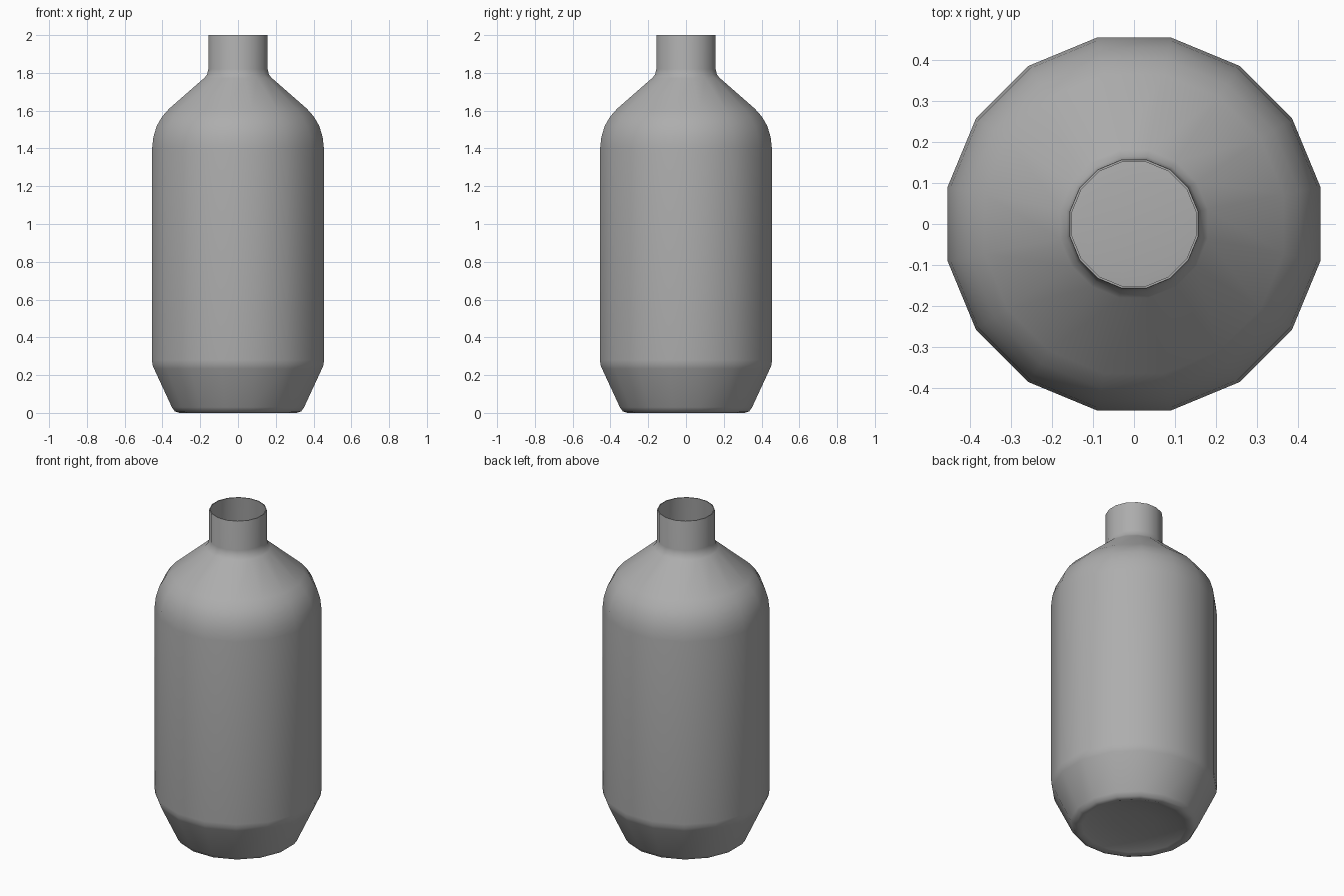
import bpy, bmesh, math

if "Cube" in bpy.data.objects:
    bpy.data.objects.remove(bpy.data.objects["Cube"])

SIDES = 16
FLAT = math.cos(math.pi / SIDES)  # silhouette half-width -> corner radius

# Half-width and height, from the recessed base up to the rim
profile = [(0.12, 0.034), (0.24, 0.022), (0.285, 0.008), (0.31, 0.0),
           (0.335, 0.008), (0.35, 0.03), (0.445, 0.235), (0.453, 0.255),
           (0.455, 0.28), (0.455, 1.40), (0.448, 1.46), (0.43, 1.52),
           (0.402, 1.568), (0.365, 1.61), (0.18, 1.772), (0.164, 1.79),
           (0.157, 1.82), (0.157, 1.996), (0.156, 2.0), (0.151, 2.0)]

# Bottle body: lathe the profile into rings
bm = bmesh.new()
rings = []
for w, z in profile:
    r = w / FLAT
    rings.append([bm.verts.new((r * math.cos((i + 0.5) * math.tau / SIDES),
                                r * math.sin((i + 0.5) * math.tau / SIDES), z))
                  for i in range(SIDES)])
for a, b in zip(rings, rings[1:]):
    for i in range(SIDES):
        j = (i + 1) % SIDES
        bm.faces.new((a[i], a[j], b[j], b[i]))

# Base centre, slightly domed inward
centre = bm.verts.new((0, 0, 0.037))
for i in range(SIDES):
    bm.faces.new((centre, rings[0][(i + 1) % SIDES], rings[0][i]))

mesh = bpy.data.meshes.new("bottle")
bm.to_mesh(mesh)
bm.free()
bottle = bpy.data.objects.new("bottle", mesh)
bpy.context.collection.objects.link(bottle)

# Dark grey finish
grey = bpy.data.materials.new("dark_grey")
grey.diffuse_color = (0.42, 0.42, 0.42, 1)
grey.use_nodes = True
grey.node_tree.nodes["Principled BSDF"].inputs["Base Color"].default_value = grey.diffuse_color
mesh.materials.append(grey)

# Smooth sides, crisp rim
bpy.context.view_layer.objects.active = bottle
bottle.select_set(True)
bpy.ops.object.shade_smooth_by_angle(angle=math.radians(60))
